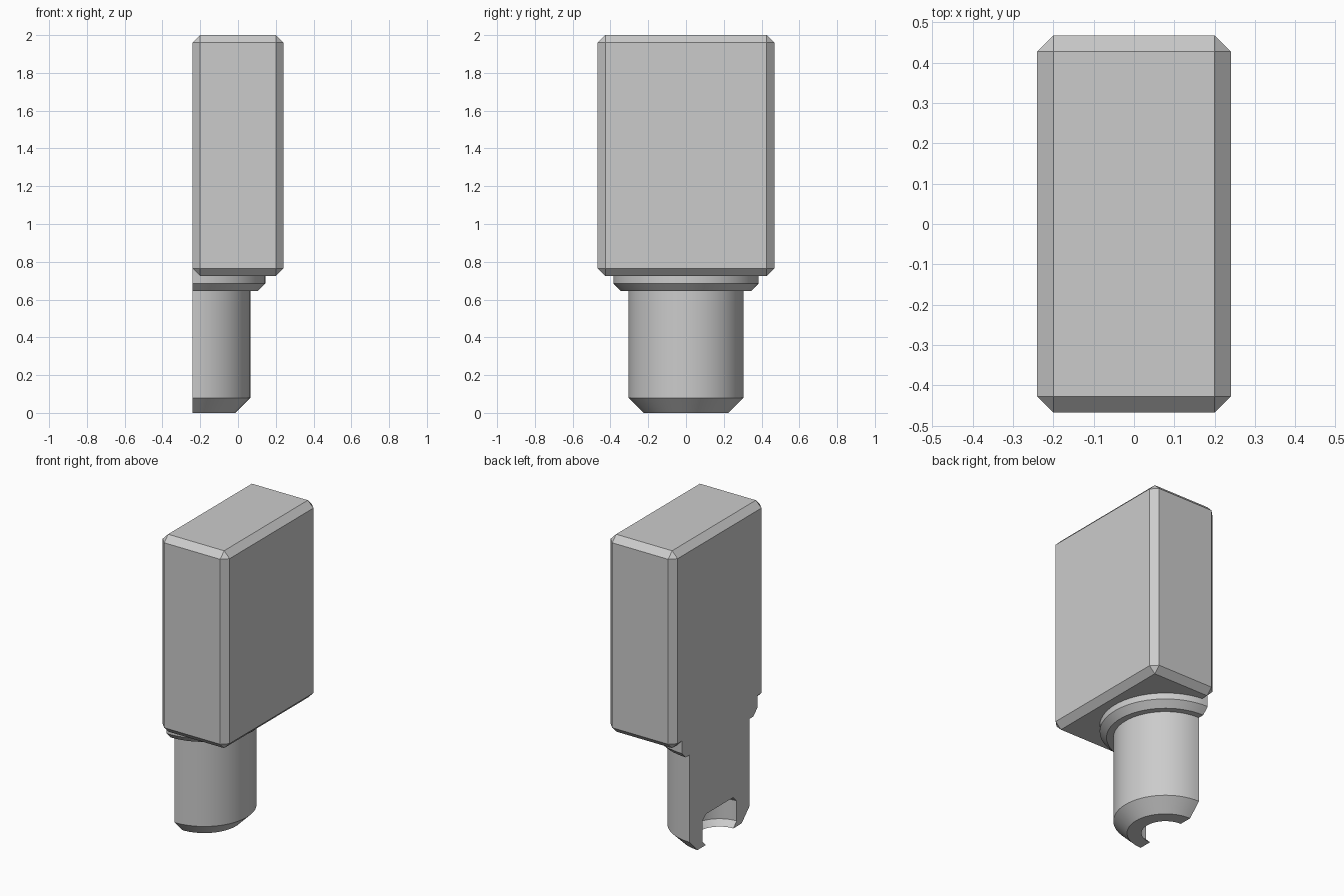
import bpy
import bmesh
from math import pi, radians

cube = bpy.data.objects.get("Cube")
if cube:
    bpy.data.objects.remove(cube, do_unlink=True)

# Single grey material
grey = bpy.data.materials.new("plain grey")
grey.use_nodes = True
colour = (0.6, 0.6, 0.6, 1)
grey.diffuse_color = colour
grey.node_tree.nodes["Principled BSDF"].inputs["Base Color"].default_value = colour

CUT_X = -0.24   # plane of the flat side, which also holds the peg axis
CHAMFER = 0.04


def finish(bm, name):
    bmesh.ops.recalc_face_normals(bm, faces=bm.faces)
    mesh = bpy.data.meshes.new(name)
    bm.to_mesh(mesh)
    bm.free()
    mesh.materials.append(grey)
    obj = bpy.data.objects.new(name, mesh)
    bpy.context.collection.objects.link(obj)
    return obj


# Chamfered block
bm = bmesh.new()
bmesh.ops.create_cube(bm, size=1)
bmesh.ops.scale(bm, vec=(0.48, 0.935, 1.275), verts=bm.verts)
bmesh.ops.translate(bm, vec=(0, 0, 1.3625), verts=bm.verts)
bmesh.ops.bevel(bm, geom=bm.edges[:], offset=CHAMFER, segments=1,
                affect='EDGES', profile=0.5)
finish(bm, "upper_block")

# Half-round peg: collar, shaft, chamfered tip and hollow socket
profile = [(0, 0.765), (0.385, 0.765), (0.385, 0.685), (0.345, 0.645),
           (0.305, 0.645), (0.305, 0.08), (0.225, 0),
           (0.14, 0), (0.175, 0.035), (0.175, 0.165), (0.14, 0.2), (0, 0.2)]
bm = bmesh.new()
points = [bm.verts.new((CUT_X, -r, z)) for r, z in profile]
for a, b in zip(points, points[1:]):
    bm.edges.new((a, b))
bmesh.ops.spin(bm, geom=bm.verts[:] + bm.edges[:], cent=(CUT_X, 0, 0),
               axis=(0, 0, 1), angle=pi, steps=32)
bmesh.ops.remove_doubles(bm, verts=bm.verts, dist=0.0005)

# Flat side of the peg
rim = [e for e in bm.edges if e.is_boundary]
bmesh.ops.holes_fill(bm, edges=rim, sides=0)
peg = finish(bm, "half_round_peg")

bpy.ops.object.select_all(action='DESELECT')
peg.select_set(True)
bpy.context.view_layer.objects.active = peg
bpy.ops.object.shade_smooth_by_angle(angle=radians(30))
